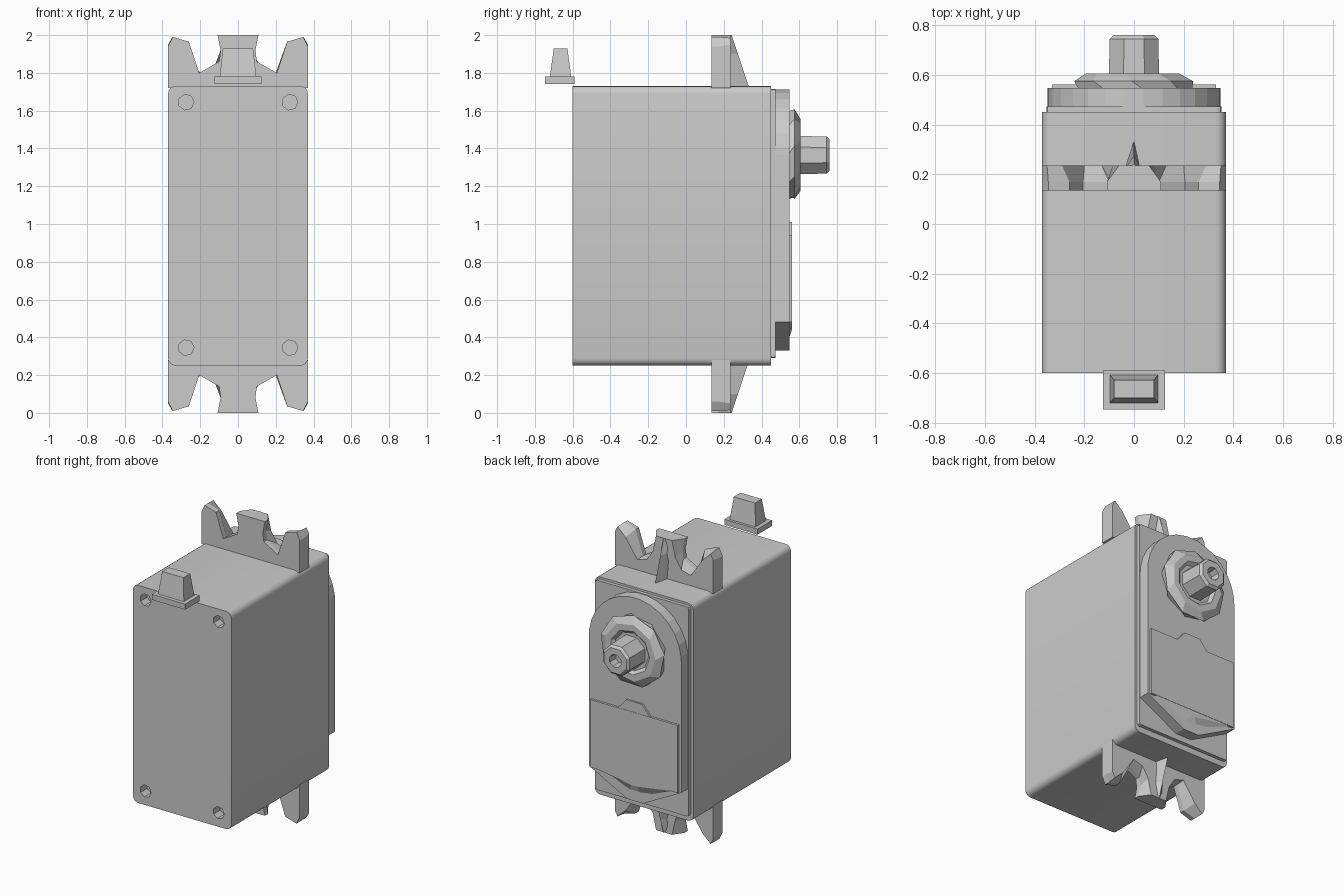
import bpy, bmesh, math
from mathutils import Vector

if "Cube" in bpy.data.objects:
    bpy.data.objects.remove(bpy.data.objects["Cube"])

grey = bpy.data.materials.new("plain grey")
grey.use_nodes = True
GREY = (0.6, 0.6, 0.6, 1)
grey.diffuse_color = GREY
grey.node_tree.nodes["Principled BSDF"].inputs["Base Color"].default_value = GREY


def loft(name, rings, caps=True):
    """Skin matching closed rings of 3D points, capping both ends."""
    bm = bmesh.new()
    loops = [[bm.verts.new(p) for p in ring] for ring in rings]
    n = len(loops[0])
    for a, b in zip(loops, loops[1:]):
        for i in range(n):
            j = (i + 1) % n
            bm.faces.new((a[i], a[j], b[j], b[i]))
    bm.faces.new(loops[0][::-1])
    bm.faces.new(loops[-1])
    bmesh.ops.recalc_face_normals(bm, faces=bm.faces)
    mesh = bpy.data.meshes.new(name)
    bm.to_mesh(mesh)
    bm.free()
    mesh.materials.append(grey)
    obj = bpy.data.objects.new(name, mesh)
    bpy.context.collection.objects.link(obj)
    return obj


def at_y(outline, y):
    return [(x, y, z) for x, z in outline]


def slab(name, outline, y0, y1):
    return loft(name, [at_y(outline, y0), at_y(outline, y1)])


def rounded(hx, z0, z1, r, steps=4):
    """Rounded rectangle outline in x and z."""
    pts = []
    corners = ((hx - r, z1 - r), (r - hx, z1 - r), (r - hx, z0 + r), (hx - r, z0 + r))
    for k, (cx, cz) in enumerate(corners):
        for i in range(steps + 1):
            a = math.pi / 2 * (k + i / steps)
            pts.append((cx + r * math.cos(a), cz + r * math.sin(a)))
    return pts


def circle(cx, cz, r, n, turn=0.0):
    return [(cx + r * math.cos(math.tau * (i + turn) / n),
             cz + r * math.sin(math.tau * (i + turn) / n)) for i in range(n)]


def mirrored(half):
    """Complete a right-hand outline that starts and ends off the centre line."""
    return half + [(-x, z) for x, z in reversed(half)]


def level(cx, cy, hx, hy, z):
    return [(cx + sx * hx, cy + sy * hy, z) for sx, sy in ((1, 1), (-1, 1), (-1, -1), (1, -1))]


# Case with four screw holes in the front
case = slab("case", rounded(0.37, 0.25, 1.73, 0.04), -0.60, 0.45)
for sx in (-1, 1):
    for z in (0.345, 1.645):
        cutter = slab("hole_cutter", circle(sx * 0.275, z, 0.042, 7), -0.7, -0.53)
        cutter.hide_render = True
        mod = case.modifiers.new("hole", 'BOOLEAN')
        mod.operation = 'DIFFERENCE'
        mod.solver = 'EXACT'
        mod.object = cutter
        bpy.context.view_layer.objects.active = case
        bpy.ops.object.modifier_apply(modifier=mod.name)
        bpy.data.objects.remove(cutter)
bpy.ops.object.select_all(action='DESELECT')
case.select_set(True)
bpy.ops.object.shade_smooth_by_angle(angle=math.radians(30))

# Back cover, stepped in from the case
slab("back_cover", rounded(0.352, 0.29, 1.715, 0.015, 2), 0.44, 0.474)

# Gear housing with an arched top and a pointed lower end
SHAFT_Z = 1.365
arch = [(0.348 * math.sin(a), SHAFT_Z + 0.348 * math.cos(a))
        for a in (math.pi / 2 * (i + 0.5) / 7 for i in range(7))]
housing = mirrored(arch + [(0.348, SHAFT_Z), (0.348, 0.48), (0.29, 0.45), (0.06, 0.33)])
slab("gear_housing", housing, 0.47, 0.547)

# Raised label panel with its tab
slab("label_panel", mirrored([(0.33, 0.94), (0.33, 0.48)]), 0.54, 0.562)
slab("panel_tab", mirrored([(0.06, 1.01), (0.12, 0.94)]), 0.54, 0.56)
loft("panel_foot", [at_y(mirrored([(0.30, 0.48), (0.05, 0.38)]), 0.54),
                    at_y(mirrored([(0.28, 0.48), (0.02, 0.44)]), 0.56)])

# Faceted collar around the shaft
loft("shaft_collar", [at_y(circle(0, SHAFT_Z, r, 9, t), y) for y, r, t in
                      ((0.54, 0.235, 0), (0.575, 0.243, 0.3), (0.605, 0.195, 0.5),
                       (0.605, 0.15, 0.5), (0.585, 0.13, 0.5))])

# Output shaft with a square socket
rings = [at_y(circle(0, SHAFT_Z, r, 8, 0.5), y) for y, r in
         ((0.57, 0.11), (0.745, 0.106), (0.76, 0.09), (0.76, 0.045), (0.70, 0.04))]
loft("output_shaft", rings)

# Notched mounting ears and their ribs, above and below
front_half = [(0.37, 1.72), (0.37, 1.94), (0.345, 1.99), (0.26, 1.965),
              (0.205, 1.80), (0.10, 1.86), (0.092, 1.92), (0.108, 2.0)]
back_half = [(0.37, 1.72), (0.37, 1.95), (0.35, 1.985), (0.29, 1.93),
             (0.20, 1.80), (0.13, 1.82), (0.085, 1.89), (0.06, 2.0)]
for name, flip in (("upper", False), ("lower", True)):
    def place(p):
        return (p[0], p[1], 2 - p[2] if flip else p[2])
    loft(name + "_mounting_ear",
         [[place(p) for p in at_y(mirrored(half), y)]
          for half, y in ((front_half, 0.135), (front_half, 0.17), (back_half, 0.236))])
    rib = [[(-0.03, 0.20, 1.72), (0.03, 0.20, 1.72), (0, 0.335, 1.72)],
           [(-0.045, 0.20, 1.90), (0.045, 0.20, 1.90), (0, 0.275, 1.90)],
           [(-0.05, 0.20, 2.0), (0.05, 0.20, 2.0), (0, 0.242, 2.0)]]
    loft(name + "_ear_rib", [[place(p) for p in ring] for ring in rib])

# Cable grommet standing at the top front edge
base = level(0, -0.668, 0.125, 0.078, 1.742)
base_top = level(0, -0.668, 0.125, 0.078, 1.78)
loft("grommet_base", [base, base_top])
loft("cable_grommet", [level(0, -0.664, 0.098, 0.058, 1.77),
                       level(0, -0.664, 0.08, 0.036, 1.93)])
